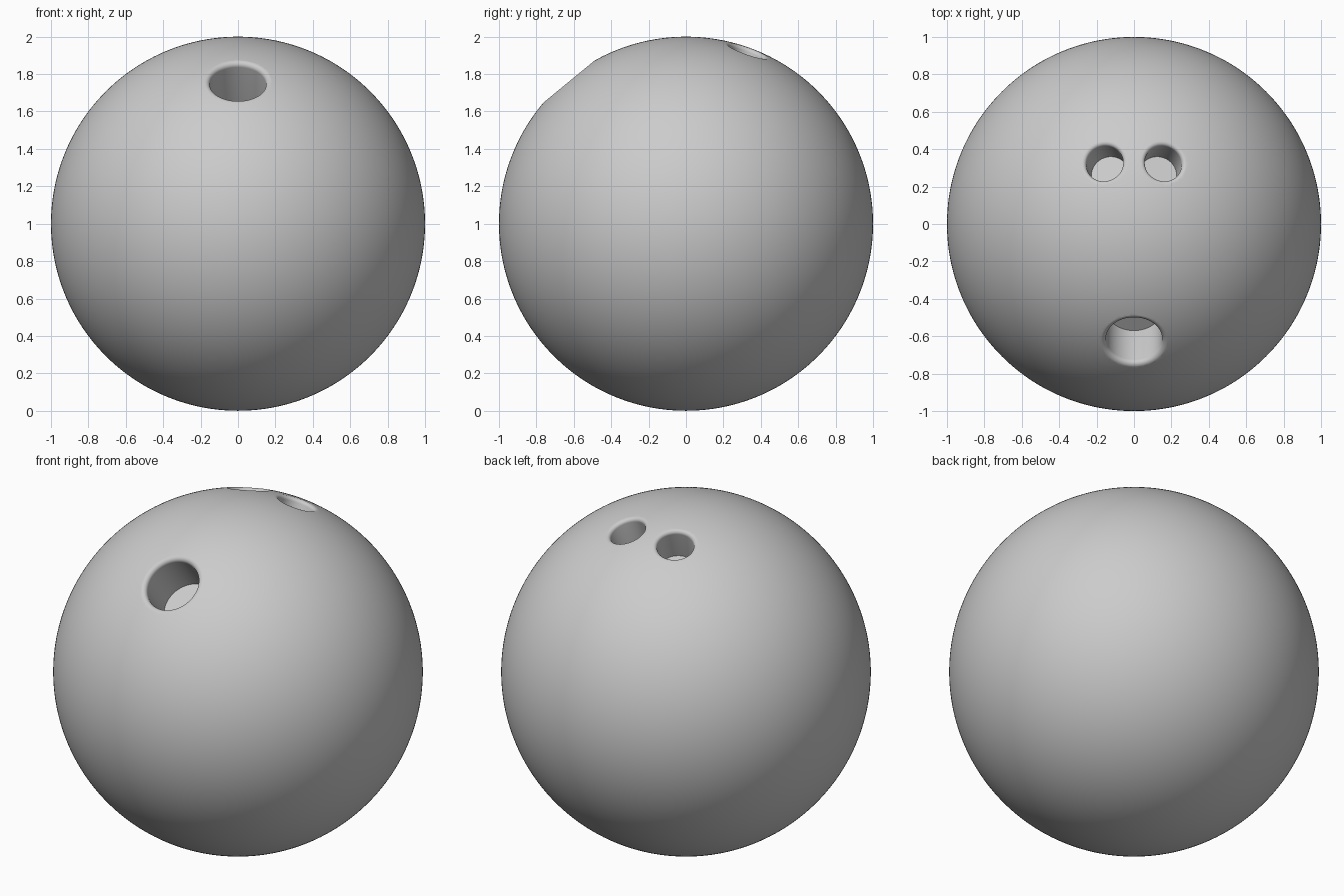
import bpy, bmesh, math
from mathutils import Vector

if "Cube" in bpy.data.objects:
    bpy.data.objects.remove(bpy.data.objects["Cube"])

CENTRE = Vector((0, 0, 1))

# Ball body
bpy.ops.mesh.primitive_ico_sphere_add(subdivisions=7, radius=1, location=CENTRE)
ball = bpy.context.object
ball.name = "ball"


def hole_cutter(name, x, y, radius, floor, fillet):
    """Lathed plug along a radial axis, flared so the rim comes out rounded."""
    h = math.sqrt((1 - fillet) ** 2 - (radius + fillet) ** 2)
    end = math.atan2(h, radius + fillet)
    profile = [(radius, floor)]
    for i in range(9):
        a = math.pi + (end - math.pi) * i / 8
        profile.append((radius + fillet + fillet * math.cos(a), h + fillet * math.sin(a)))
    r, z = profile[-1]
    profile[-1] = (r * 1.0008, z * 1.0008)
    profile.append((r * 1.0008, 1.15))

    n = 64
    bm = bmesh.new()
    rings = [[bm.verts.new((r * math.cos(2 * math.pi * k / n),
                            r * math.sin(2 * math.pi * k / n), z)) for k in range(n)]
             for r, z in profile]
    for lo, hi in zip(rings, rings[1:]):
        for k in range(n):
            m = (k + 1) % n
            bm.faces.new((lo[k], lo[m], hi[m], hi[k]))
    bm.faces.new(rings[0][::-1])
    bm.faces.new(rings[-1])
    bmesh.ops.recalc_face_normals(bm, faces=bm.faces)
    mesh = bpy.data.meshes.new(name)
    bm.to_mesh(mesh)
    bm.free()
    obj = bpy.data.objects.new(name, mesh)
    bpy.context.collection.objects.link(obj)
    axis = Vector((x, y, math.sqrt(1 - x * x - y * y)))
    obj.location = CENTRE
    obj.rotation_euler = axis.to_track_quat('Z', 'Y').to_euler()
    obj.hide_render = True
    return obj


# Two finger holes and the larger thumb hole
cutters = [hole_cutter(f"finger_hole_{side}", s * 0.16, 0.33, 0.10, 0.805, 0.02)
           for side, s in (("left", -1), ("right", 1))]
cutters.append(hole_cutter("thumb_hole", 0, -0.635, 0.15, 0.715, 0.025))

bpy.context.view_layer.update()
bpy.context.view_layer.objects.active = ball
for cutter in cutters:
    mod = ball.modifiers.new(cutter.name, 'BOOLEAN')
    mod.operation = 'DIFFERENCE'
    mod.solver = 'EXACT'
    mod.object = cutter
    bpy.ops.object.modifier_apply(modifier=mod.name)
for cutter in cutters:
    bpy.data.objects.remove(cutter)

# Smooth surface, crisp hole floors
ball.select_set(True)
bpy.ops.object.shade_smooth_by_angle(angle=math.radians(40))
